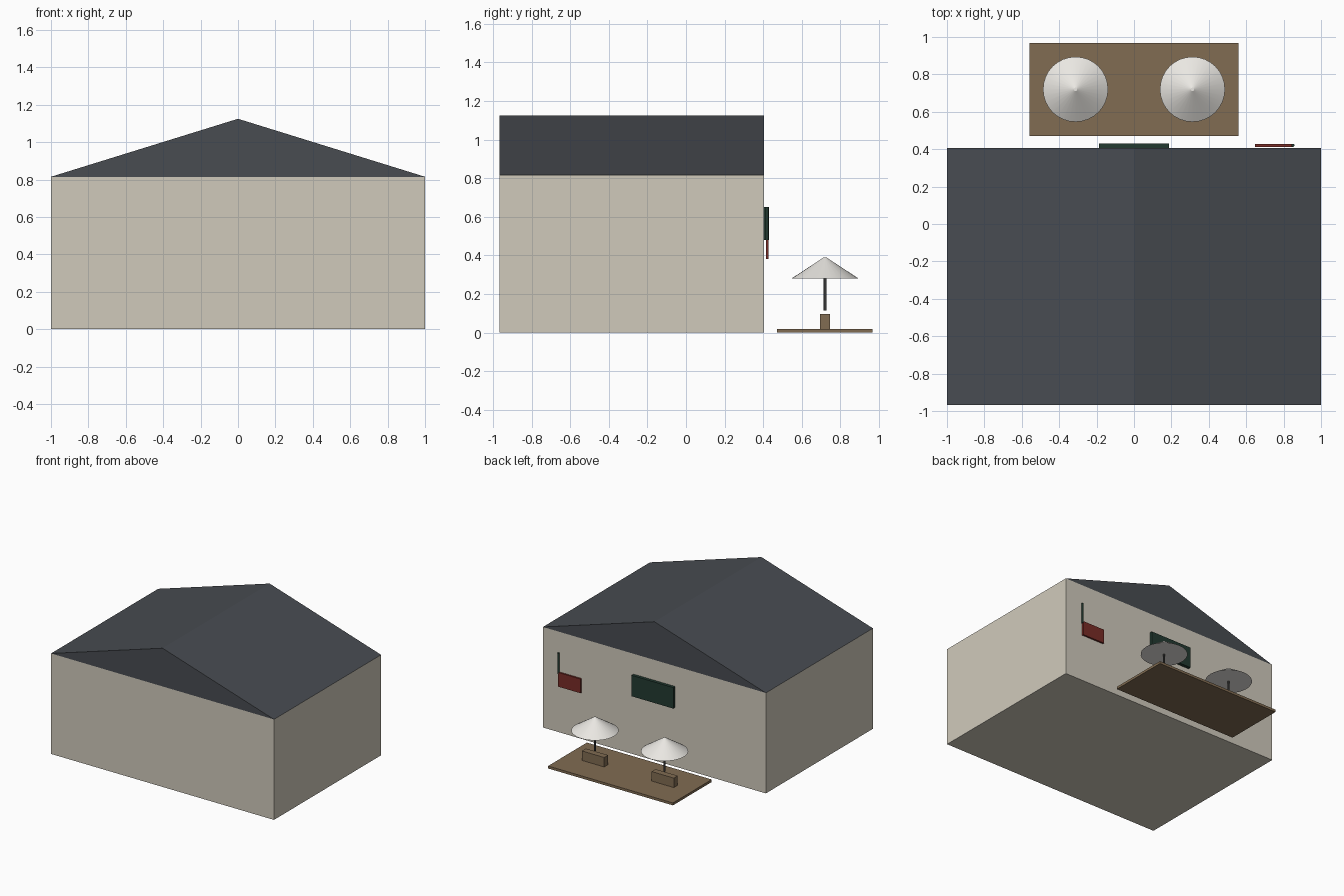
import bpy
import math

if "Cube" in bpy.data.objects:
    bpy.data.objects.remove(bpy.data.objects["Cube"])


def material(name, rgb):
    m = bpy.data.materials.new(name)
    m.diffuse_color = (*rgb, 1)
    m.use_nodes = True
    m.node_tree.nodes["Principled BSDF"].inputs["Base Color"].default_value = m.diffuse_color
    return m


WALL = material("cream_plaster", (0.63, 0.59, 0.50))
ROOF = material("slate", (0.065, 0.072, 0.083))
GREEN = material("dark_green", (0.016, 0.042, 0.03))
RED = material("red", (0.19, 0.025, 0.02))
WOOD = material("wood", (0.22, 0.15, 0.085))
CANVAS = material("canvas", (0.82, 0.80, 0.76))
METAL = material("dark_metal", (0.05, 0.05, 0.05))


def box(name, x, y, z, mat):
    """Box from (min, max) ranges on each axis."""
    spans = (x, y, z)
    bpy.ops.mesh.primitive_cube_add(size=1, location=[(a + b) / 2 for a, b in spans])
    o = bpy.context.object
    o.scale = [b - a for a, b in spans]
    bpy.ops.object.transform_apply(location=False, rotation=False, scale=True)
    o.name = name
    o.data.materials.append(mat)
    return o


def cone(name, x, y, z, r1, r2, mat, sides=32):
    bpy.ops.mesh.primitive_cone_add(vertices=sides, radius1=r1, radius2=r2,
                                    depth=z[1] - z[0], location=(x, y, sum(z) / 2))
    o = bpy.context.object
    o.name = name
    o.data.materials.append(mat)
    bpy.ops.object.shade_smooth_by_angle(angle=math.radians(30))
    return o


# House walls
Y0, Y1 = -0.967, 0.405
box("walls", (-1, 1), (Y0, Y1), (0, 0.815), WALL)

# Gabled roof: triangular prism, ridge along y
verts = [(x, y, z) for y in (Y0, Y1) for x, z in ((-1, 0.815), (1, 0.815), (0, 1.125))]
faces = [(0, 1, 2), (5, 4, 3), (0, 3, 4, 1), (1, 4, 5, 2), (2, 5, 3, 0)]
mesh = bpy.data.meshes.new("roof")
mesh.from_pydata(verts, [], faces)
mesh.materials.append(ROOF)
bpy.context.collection.objects.link(bpy.data.objects.new("roof", mesh))

# Wall board and hanging banner with its post
box("wall_board", (-0.187, 0.187), (Y1, 0.43), (0.48, 0.65), GREEN)
box("banner", (0.648, 0.85), (0.413, 0.427), (0.38, 0.495), RED)
cone("banner_post", 0.85, 0.42, (0.48, 0.65), 0.008, 0.008, GREEN, 12)

# Terrace deck
box("deck", (-0.56, 0.56), (0.47, 0.967), (0, 0.02), WOOD)

# Tables with parasols
for side, x in (("left", -0.3125), ("right", 0.3125)):
    box(f"table_{side}", (x - 0.1, x + 0.1), (0.695, 0.745), (0.02, 0.097), WOOD)
    cone(f"parasol_pole_{side}", x, 0.72, (0.115, 0.285), 0.007, 0.007, METAL, 12)
    cone(f"parasol_{side}", x, 0.72, (0.28, 0.388), 0.174, 0.009, CANVAS)
